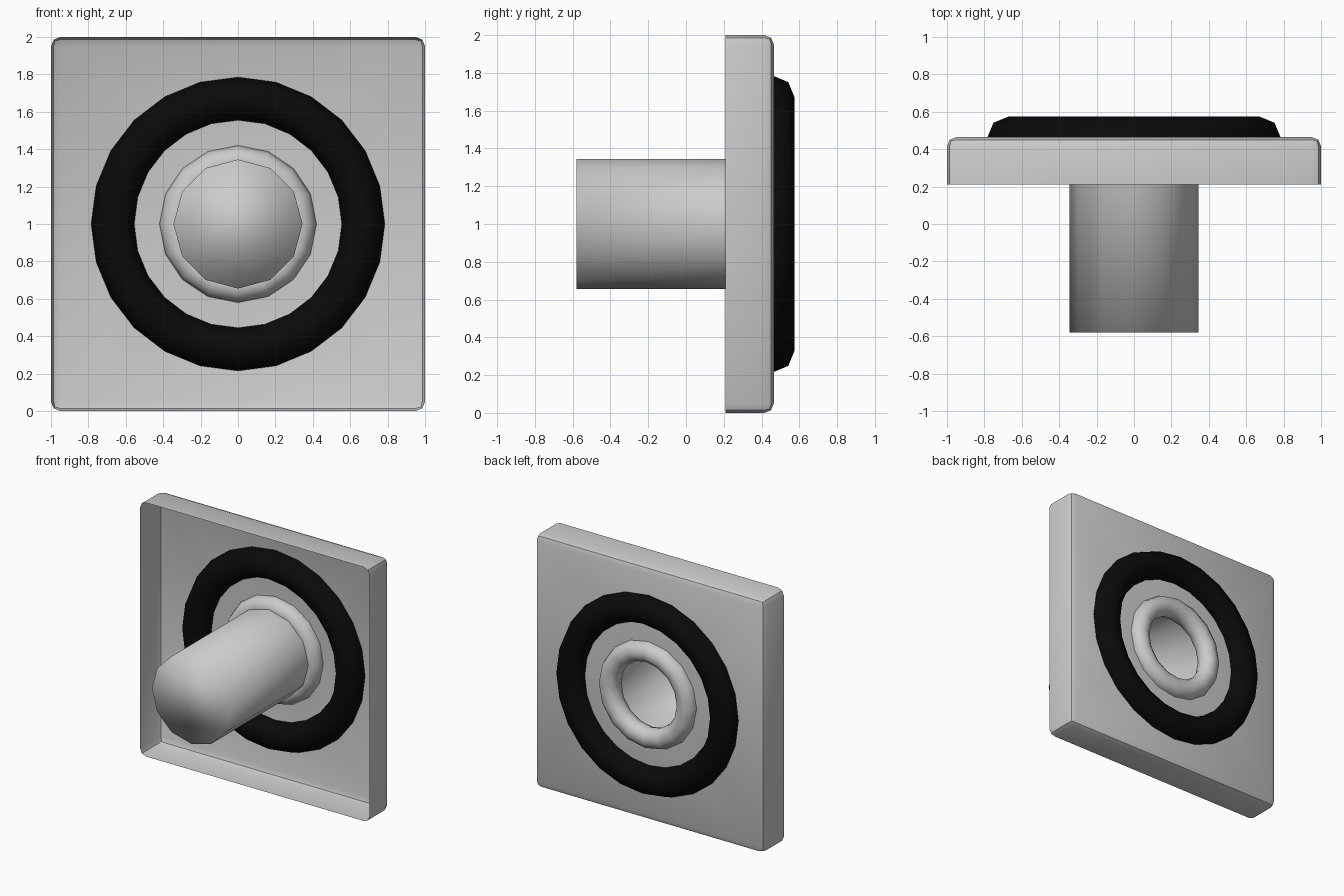
import bpy, bmesh
from math import sin, cos, pi

if "Cube" in bpy.data.objects:
    bpy.data.objects.remove(bpy.data.objects["Cube"])

PLATE_Y = 0.465      # back surface of the plate
FRONT_Y = 0.21       # open rim of the plate
TUBE_R, TUBE_SIDES = 0.345, 12


def finish(bm, name, angle=None):
    mesh = bpy.data.meshes.new(name)
    bm.to_mesh(mesh)
    bm.free()
    ob = bpy.data.objects.new(name, mesh)
    bpy.context.collection.objects.link(ob)
    bpy.ops.object.select_all(action='DESELECT')
    ob.select_set(True)
    bpy.context.view_layer.objects.active = ob
    if angle is None:
        bpy.ops.object.shade_smooth()
    else:
        bpy.ops.object.shade_smooth_by_angle(angle=angle)
    return ob


def circle(bm, y):
    return [bm.verts.new((TUBE_R * sin(2 * pi * i / TUBE_SIDES), y,
                          1 + TUBE_R * cos(2 * pi * i / TUBE_SIDES)))
            for i in range(TUBE_SIDES)]


def ring(name, major, minor, sides, minor_sides):
    bpy.ops.mesh.primitive_torus_add(
        major_radius=major, minor_radius=minor, major_segments=sides,
        minor_segments=minor_sides, location=(0, 0.46, 1), rotation=(pi / 2, 0, 0))
    ob = bpy.context.object
    ob.name = name
    bpy.ops.object.shade_smooth()
    return ob


# Square plate: thin open tray with rounded edges and a round hole
bm = bmesh.new()
bmesh.ops.create_cube(bm, size=2)
for v in bm.verts:
    v.co.y = PLATE_Y if v.co.y > 0 else FRONT_Y
    v.co.z += 1
front = [f for f in bm.faces if f.normal.y < -0.5 or
         all(v.co.y < FRONT_Y + 0.01 for v in f.verts)]
bmesh.ops.delete(bm, geom=front, context='FACES_ONLY')
edges = [e for e in bm.edges if len(e.link_faces) == 2]
bmesh.ops.bevel(bm, geom=edges, offset=0.05, segments=2, profile=0.5, affect='EDGES')
back = [f for f in bm.faces if all(v.co.y > PLATE_Y - 0.001 for v in f.verts)][0]
outline = list(back.edges)
bmesh.ops.delete(bm, geom=[back], context='FACES_ONLY')
hole = circle(bm, PLATE_Y)
outline += [bm.edges.new((hole[i - 1], hole[i])) for i in range(TUBE_SIDES)]
bmesh.ops.triangle_fill(bm, edges=outline, use_beauty=True, normal=(0, 1, 0))
bmesh.ops.recalc_face_normals(bm, faces=bm.faces)
if sum(f.normal.y * f.calc_area() for f in bm.faces) < 0:
    bmesh.ops.reverse_faces(bm, faces=bm.faces)
finish(bm, "square_plate", 0.7)

# Hollow tube, closed at the front end and open at the back
bm = bmesh.new()
a, b = circle(bm, PLATE_Y), circle(bm, -0.58)
for i in range(TUBE_SIDES):
    bm.faces.new((a[i - 1], a[i], b[i], b[i - 1]))
bm.faces.new(b)
bmesh.ops.recalc_face_normals(bm, faces=bm.faces)
finish(bm, "hollow_tube")

# Rings around the hole
ring("rim_ring", 0.34, 0.08, 16, 10)
seal = ring("black_ring", 0.67, 0.115, 24, 8)
black = bpy.data.materials.new("black")
black.diffuse_color = (0.003, 0.003, 0.003, 1)
black.use_nodes = True
black.node_tree.nodes["Principled BSDF"].inputs["Base Color"].default_value = black.diffuse_color
seal.data.materials.append(black)
